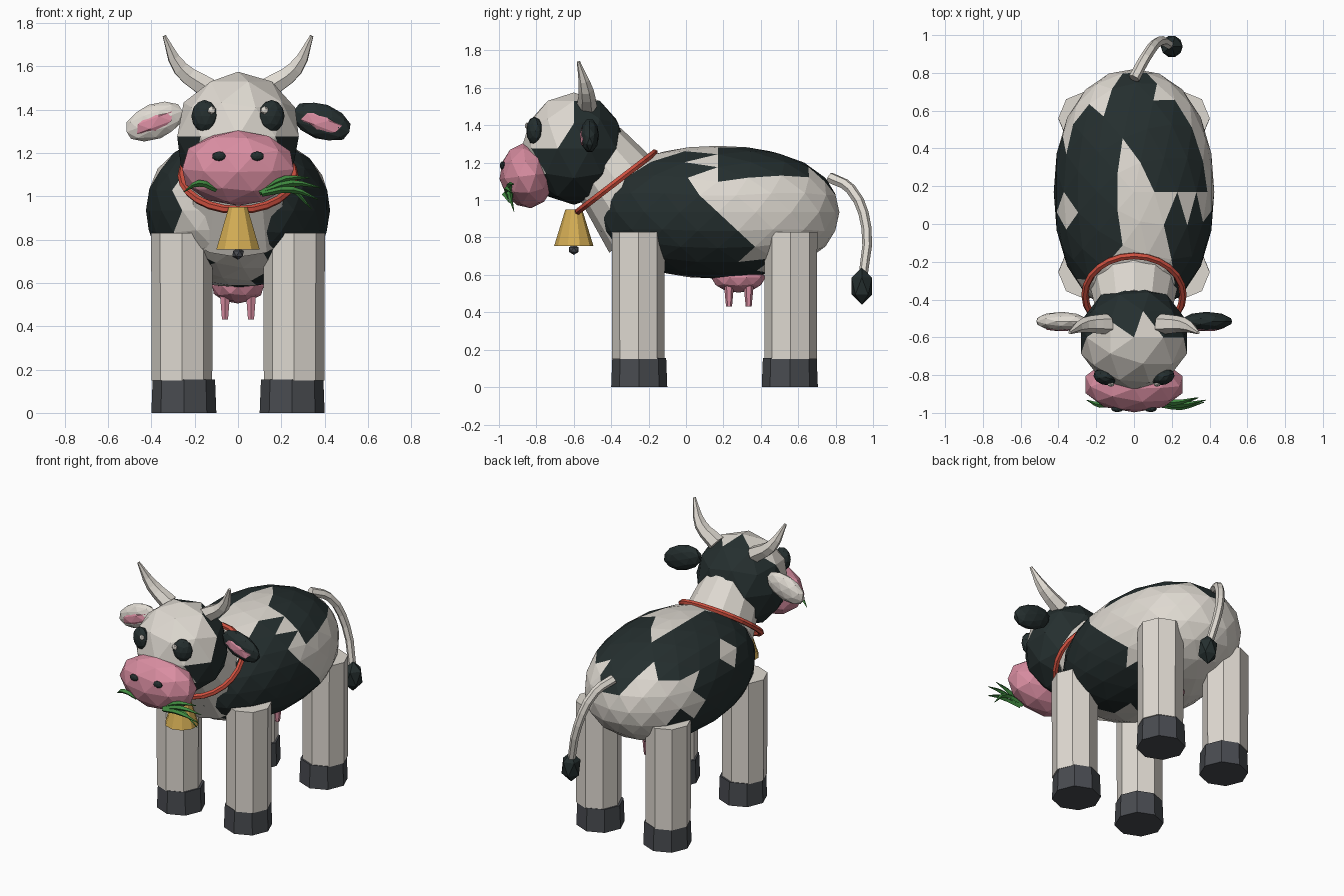
import bpy, bmesh, math
from mathutils import Vector, Matrix, Euler

if "Cube" in bpy.data.objects:
    bpy.data.objects.remove(bpy.data.objects["Cube"])


def material(name, r, g, b):
    m = bpy.data.materials.new(name)
    m.use_nodes = True
    m.diffuse_color = (r, g, b, 1)
    bsdf = next(n for n in m.node_tree.nodes if n.type == "BSDF_PRINCIPLED")
    bsdf.inputs["Base Color"].default_value = (r, g, b, 1)
    bsdf.inputs["Roughness"].default_value = 0.8
    return m


CREAM = material("cream", 0.74, 0.70, 0.64)
BLACK = material("dark_patch", 0.018, 0.028, 0.028)
PINK = material("pink", 0.70, 0.27, 0.36)
HOOF = material("hoof_grey", 0.065, 0.07, 0.08)
RED = material("collar_red", 0.62, 0.08, 0.05)
GOLD = material("bell_gold", 0.66, 0.42, 0.09)
GREEN = material("grass_green", 0.05, 0.25, 0.05)


def finish(bm, name, mats, rule=None):
    """Turn a bmesh into a flat shaded object; rule picks faces for the second material."""
    bmesh.ops.recalc_face_normals(bm, faces=bm.faces)
    mesh = bpy.data.meshes.new(name)
    for m in mats:
        mesh.materials.append(m)
    for f in bm.faces:
        f.smooth = False
        if rule and rule(f.calc_center_median()):
            f.material_index = 1
    bm.to_mesh(mesh)
    bm.free()
    ob = bpy.data.objects.new(name, mesh)
    bpy.context.collection.objects.link(ob)
    return ob


def ball(name, centre, radii, mats, sub=2, rot=(0, 0, 0), power=2, rule=None):
    bm = bmesh.new()
    bmesh.ops.create_icosphere(bm, subdivisions=sub, radius=1)
    for v in bm.verts:
        v.co /= sum(abs(k) ** power for k in v.co) ** (1 / power)
    bm.transform(Matrix.LocRotScale(Vector(centre), Euler(rot), Vector(radii)))
    return finish(bm, name, mats, rule)


def frustum(name, start, end, r1, r2, sides, mat):
    """Tapered prism between two points."""
    a, b = Vector(start), Vector(end)
    bm = bmesh.new()
    bmesh.ops.create_cone(bm, cap_ends=True, segments=sides, radius1=r1, radius2=r2, depth=(b - a).length)
    turn = (b - a).to_track_quat("Z", "Y") if (b - a).z < 0 or abs((b - a).y) > 0.1 else Euler().to_quaternion()
    bm.transform(Matrix.LocRotScale((a + b) / 2, turn, None))
    return finish(bm, name, [mat])


def tube(name, points, radii, mat, sides_level=1, steps=3):
    """Tapered tube along a smooth path."""
    curve = bpy.data.curves.new(name, "CURVE")
    curve.dimensions = "3D"
    curve.bevel_depth = 1
    curve.bevel_resolution = sides_level
    curve.resolution_u = steps
    curve.use_fill_caps = True
    spline = curve.splines.new("BEZIER")
    spline.bezier_points.add(len(points) - 1)
    for p, co, r in zip(spline.bezier_points, points, radii):
        p.co, p.radius = co, r
        p.handle_left_type = p.handle_right_type = "AUTO"
    temp = bpy.data.objects.new(name + "_path", curve)
    bpy.context.collection.objects.link(temp)
    bpy.context.view_layer.update()
    mesh = bpy.data.meshes.new_from_object(temp.evaluated_get(bpy.context.evaluated_depsgraph_get()))
    bpy.data.objects.remove(temp)
    bm = bmesh.new()
    bm.from_mesh(mesh)
    bpy.data.meshes.remove(mesh)
    return finish(bm, name, [mat])


# Hide patches on the body
def body_patch(c):
    x, y, z = c
    if y < -0.28 and -0.26 < x < 0.1:
        return False                                    # pale chest
    if abs(x) < 0.1 and y < 0 and z < 0.8:
        return False                                    # pale belly
    if abs(x) < 0.09 and y > 0.66 and z > 1.05:
        return True                                     # spot above the tail
    if x < -0.1:                                        # right flank
        if (Vector((-0.35, 0.06, 1.1)) - c).length < 0.08:
            return False
        return y < (0.56 if z > 1.13 or z < 0.9 else 0.42) and z > 0.68
    if z > 1.12 and 0.17 < y < 0.65 and x > -0.05 + (0.45 - y) * 0.55:
        return True                                     # saddle patch
    if z > 1.1:
        return x > 0.2 and y < 0.1
    return x > 0 and y < (1.08 - z) * 0.95              # left shoulder


ball("body", (0, 0.17, 0.935), (0.425, 0.65, 0.355), [CREAM, BLACK], 3, power=2.2, rule=body_patch)


# Head, neck and face
def head_patch(c):
    x, y, z = c
    if z < 1.27:
        return y > -0.76
    if z > 1.46 and 0 < x < 0.12:
        return y > -0.46
    return y > -0.62 + max(0, z - 1.3) * 0.35


frustum("neck", (0, -0.2, 0.88), (0, -0.50, 1.27), 0.265, 0.19, 12, CREAM)
ball("head", (0, -0.6, 1.275), (0.295, 0.28, 0.3), [CREAM, BLACK], 2, rule=head_patch)
ball("muzzle", (0, -0.85, 1.13), (0.27, 0.148, 0.175), [PINK], 2, rot=(0.12, 0, 0))

for side, label, ear_mat in ((1, "left", BLACK), (-1, "right", CREAM)):
    droop = side * 0.36
    ball(label + "_eye", (side * 0.155, -0.81, 1.37), (0.062, 0.042, 0.075), [BLACK], 2, (0, 0, side * 0.3))
    ball(label + "_eye_glint", (side * 0.122, -0.85, 1.397), (0.02, 0.012, 0.02), [CREAM], 1)
    ball(label + "_nostril", (side * 0.088, -0.98, 1.185), (0.032, 0.016, 0.022), [BLACK], 2)
    ball(label + "_ear", (side * 0.385, -0.515, 1.345), (0.145, 0.05, 0.082), [ear_mat], 2, (0, droop, 0))
    ball(label + "_ear_inner", (side * 0.385, -0.55, 1.34), (0.105, 0.02, 0.045), [PINK], 1, (0, droop, 0))
    tube(label + "_horn",
         [(side * 0.14, -0.53, 1.50), (side * 0.265, -0.535, 1.59), (side * 0.34, -0.575, 1.74)],
         [0.055, 0.04, 0.009], CREAM, 1, 3)

    # Legs and hooves
    for y, pair in ((-0.25, "front"), (0.555, "rear")):
        frustum(f"{pair}_{label}_leg", (side * 0.25, y, 0.15), (side * 0.268, y - 0.01 * (y < 0) + 0.01 * (y > 0), 0.83),
                0.14, 0.142, 8, CREAM)
        frustum(f"{pair}_{label}_hoof", (side * 0.25, y, 0), (side * 0.25, y, 0.155), 0.15, 0.144, 8, HOOF)

    # Teats
    for y, pair in ((0.23, "front"), (0.335, "rear")):
        frustum(f"{pair}_{label}_teat", (side * 0.06, y, 0.43), (side * 0.06, y, 0.56), 0.016, 0.028, 6, PINK)

ball("udder", (0, 0.28, 0.585), (0.125, 0.145, 0.08), [PINK], 2)

# Tail
tube("tail", [(0, 0.77, 1.12), (0.06, 0.88, 1.06), (0.13, 0.965, 0.85), (0.195, 0.945, 0.58)],
     [0.03, 0.029, 0.027, 0.024], CREAM, 1, 3)
ball("tail_tuft", (0.2, 0.94, 0.54), (0.065, 0.065, 0.1), [BLACK], 1)

# Collar ring
bm = bmesh.new()
rings, sides = 24, 6
loops = []
for i in range(rings):
    a = math.tau * i / rings
    loops.append([bm.verts.new(((0.26 + 0.019 * math.cos(b)) * math.cos(a),
                                (0.26 + 0.019 * math.cos(b)) * math.sin(a),
                                0.019 * math.sin(b)))
                  for b in (math.tau * j / sides for j in range(sides))])
for i in range(rings):
    p, q = loops[i], loops[(i + 1) % rings]
    for j in range(sides):
        k = (j + 1) % sides
        bm.faces.new((p[j], q[j], q[k], p[k]))
bm.transform(Matrix.Translation((0, -0.375, 1.095)) @ Matrix.Rotation(math.radians(37.5), 4, "X"))
finish(bm, "collar", [RED])

# Bell
frustum("bell", (0, -0.6, 0.755), (0, -0.6, 0.95), 0.105, 0.045, 10, GOLD)
ball("bell_clapper", (0, -0.6, 0.735), (0.03, 0.03, 0.028), [HOOF], 1)

# Grass held in the mouth
blades = [((0.10, 1.02), (0.22, 1.08), (0.33, 1.085)), ((0.10, 1.015), (0.25, 1.06), (0.38, 1.04)),
          ((0.11, 1.01), (0.25, 1.03), (0.37, 0.985)), ((0.11, 1.02), (0.23, 1.04), (0.34, 0.94)),
          ((-0.10, 1.03), (-0.18, 1.06), (-0.25, 1.02))]
for i, path in enumerate(blades):
    tube(f"grass_blade_{i + 1}", [(x, y - 0.012 * (i % 3), z) for (x, z), y in zip(path, (-0.93, -0.945, -0.92))],
         [0.012, 0.016, 0.002], GREEN, 0, 3)
